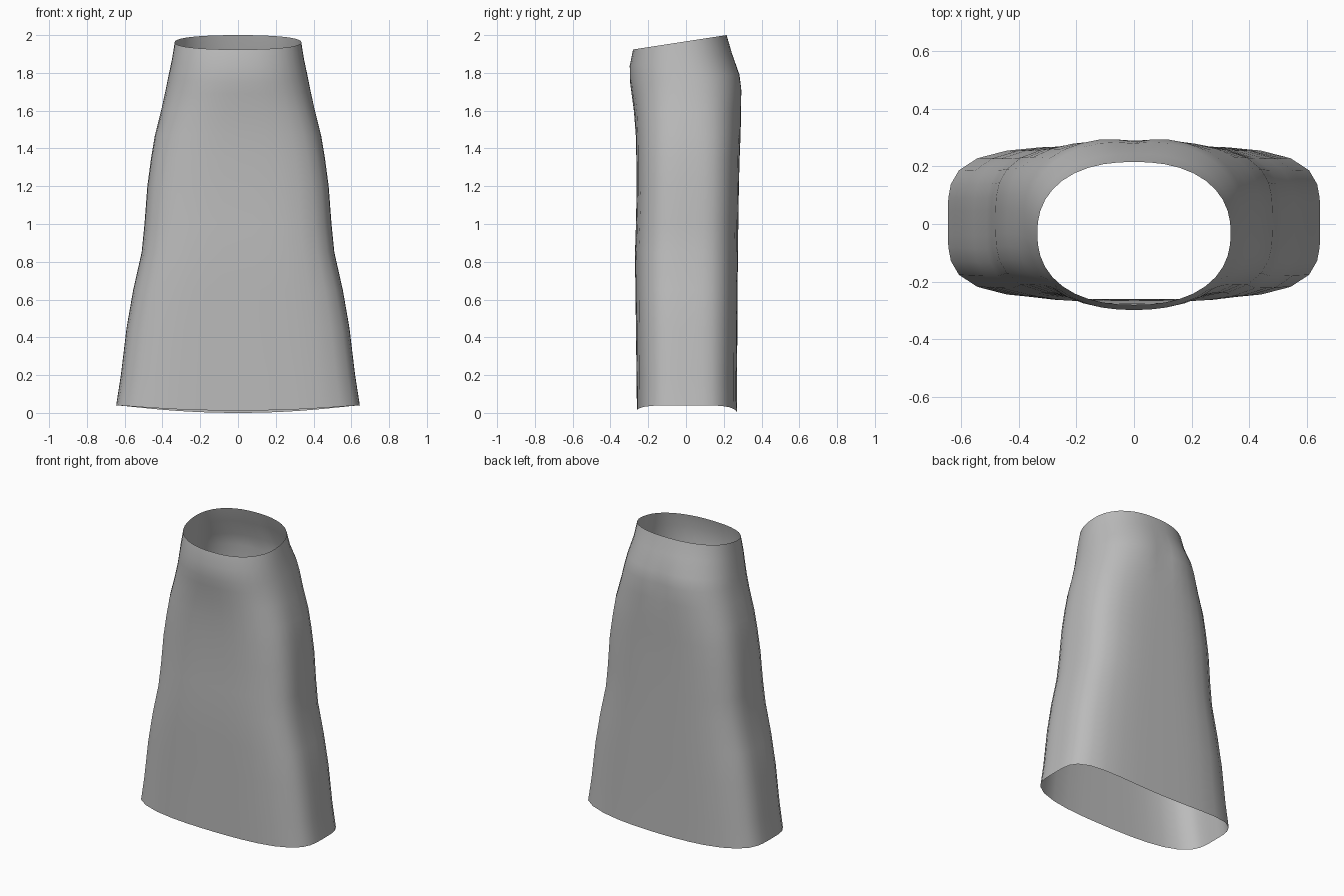
import bpy, bmesh, math

cube = bpy.data.objects.get("Cube")
if cube:
    bpy.data.objects.remove(cube)

SIDES = 40

# Cross-sections: height, half width, front y, back y, squareness, tilt
SECTIONS = [
    (0.04, 0.645, -0.26, 0.27, 4.0, 0),
    (0.20, 0.62, -0.262, 0.27, 3.9, 0),
    (0.45, 0.59, -0.265, 0.272, 3.8, 0),
    (0.65, 0.555, -0.268, 0.273, 3.7, 0),
    (0.85, 0.51, -0.27, 0.275, 3.6, 0),
    (1.00, 0.495, -0.265, 0.277, 3.5, 0),
    (1.20, 0.48, -0.261, 0.28, 3.4, 0),
    (1.35, 0.46, -0.263, 0.284, 3.2, 0),
    (1.47, 0.44, -0.266, 0.289, 3.0, 0),
    (1.60, 0.407, -0.276, 0.294, 2.7, 0),
    (1.70, 0.385, -0.288, 0.299, 2.5, 0.01),
    (1.77, 0.371, -0.296, 0.288, 2.4, 0.02),
    (1.87, 0.35, -0.298, 0.244, 2.3, 0.033),
    (1.962, 0.335, -0.28, 0.215, 2.3, 0.038),
]


def section_point(section, i):
    z, half, front, back, power, tilt = section
    angle = 2 * math.pi * i / SIDES
    c, s = math.cos(angle), math.sin(angle)
    r = (abs(c) ** power + abs(s) ** power) ** (-1 / power)
    u, v = r * c, r * s
    x = half * u
    y = (front + back) / 2 + (back - front) / 2 * v
    # shallow centre crease at the seat
    if v > 0:
        y -= 0.014 * math.exp(-(x / 0.06) ** 2 - ((z - 1.7) / 0.1) ** 2)
    # sagging hem and sloping waist
    sag = max(0, 1 - z / 0.4) / 0.9
    z += tilt * v - sag * (0.034 + 0.006 * v) * (1 - u * u) * abs(v)
    return x, y, z


# Open lofted skirt shell
bm = bmesh.new()
rings = [[bm.verts.new(section_point(sec, i)) for i in range(SIDES)]
         for sec in SECTIONS]
for low, high in zip(rings, rings[1:]):
    for i in range(SIDES):
        j = (i + 1) % SIDES
        bm.faces.new((low[i], low[j], high[j], high[i]))
mesh = bpy.data.meshes.new("skirt")
bm.to_mesh(mesh)
bm.free()
skirt = bpy.data.objects.new("skirt", mesh)
bpy.context.collection.objects.link(skirt)

# Grey cloth
cloth = bpy.data.materials.new("grey cloth")
cloth.use_nodes = True
colour = (0.5, 0.5, 0.5, 1)
cloth.diffuse_color = colour
cloth.node_tree.nodes["Principled BSDF"].inputs["Base Color"].default_value = colour
mesh.materials.append(cloth)

# Soft shading
mesh.shade_smooth()
